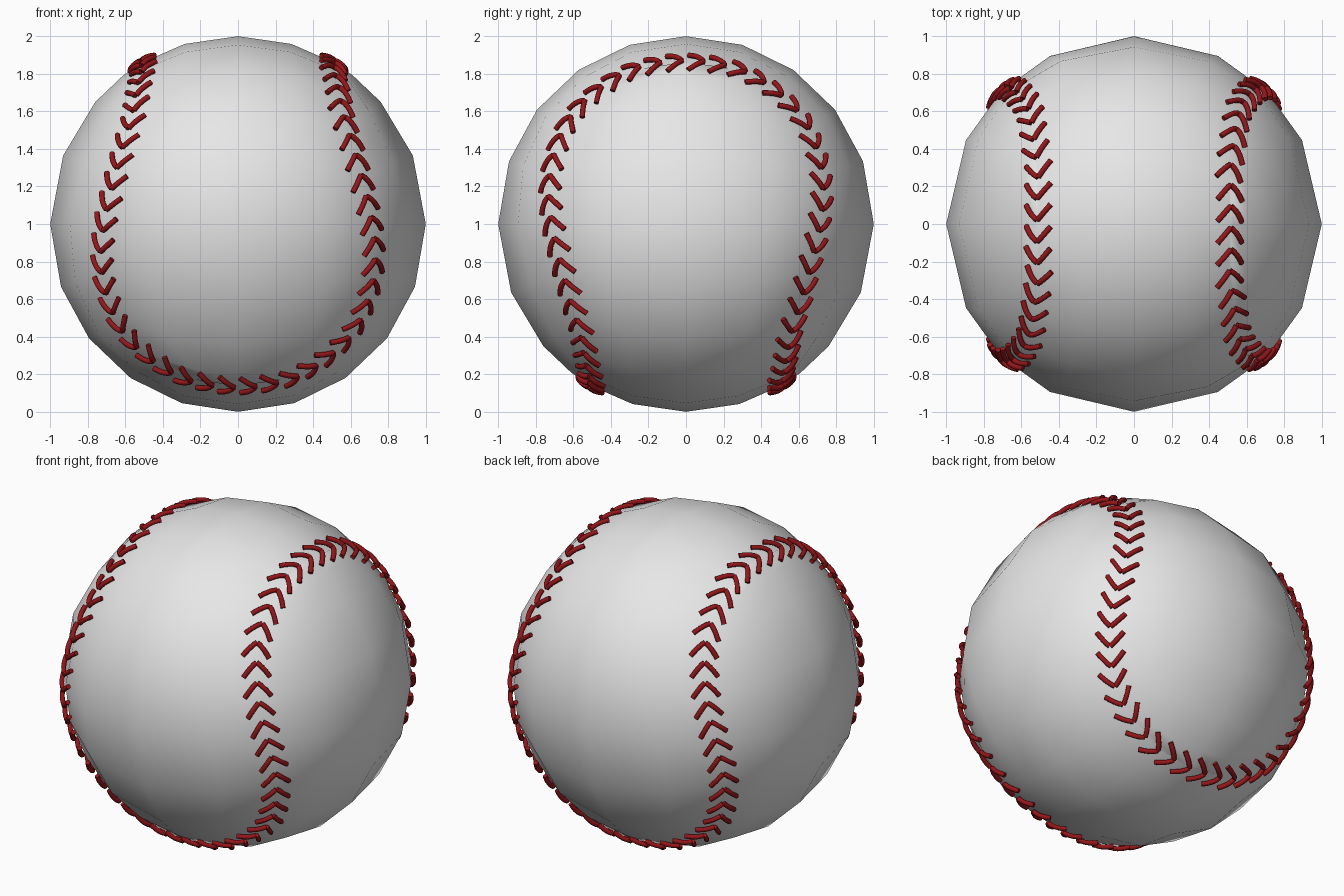
import bpy, bmesh, math
from mathutils import Vector

if "Cube" in bpy.data.objects:
    bpy.data.objects.remove(bpy.data.objects["Cube"])

CENTRE = Vector((0, 0, 1))


def material(name, rgb):
    m = bpy.data.materials.new(name)
    m.diffuse_color = (*rgb, 1)
    m.use_nodes = True
    m.node_tree.nodes["Principled BSDF"].inputs["Base Color"].default_value = m.diffuse_color
    return m


leather = material("light grey leather", (0.8, 0.8, 0.8))
thread = material("dark red thread", (0.30, 0.008, 0.010))


def turn(v):
    """Symmetry that swaps the two panels of the cover."""
    return Vector((-v[1], v[0], -v[2]))


# Seam path: one eighth, mirrored to a quarter, then turned four times
eighth = [(.51, 0, .86), (.51, .16, .845), (.512, .32, .80), (.55, .58, .60),
          (.61, .685, .40), (.66, .72, .20), (.707, .707, 0)]
quarter = [Vector(p) for p in eighth]
quarter += [Vector((y, x, -z)) for x, y, z in eighth[-2:0:-1]]
ctrl = []
for q in range(4):
    ctrl += quarter
    quarter = [turn(p) for p in quarter]

dense, STEPS, n = [], 24, len(ctrl)
for i in range(n):
    a, b, c, d = (ctrl[(i + k) % n] for k in (-1, 0, 1, 2))
    for s in range(STEPS):
        t = s / STEPS
        p = 0.5 * (2 * b + (c - a) * t + (2 * a - 5 * b + 4 * c - d) * t ** 2
                   + (3 * b - a - 3 * c + d) * t ** 3)
        dense.append(p.normalized())
lengths = [0.0]
for i in range(len(dense)):
    lengths.append(lengths[-1] + (dense[(i + 1) % len(dense)] - dense[i]).length)
TOTAL = lengths[-1]


def seam(u):
    """Point on the unit-sphere seam at fraction u of its length."""
    target = (u % 1.0) * TOTAL
    lo, hi = 0, len(dense)
    while hi - lo > 1:
        mid = (lo + hi) // 2
        if lengths[mid] <= target:
            lo = mid
        else:
            hi = mid
    f = (target - lengths[lo]) / (lengths[lo + 1] - lengths[lo])
    return dense[lo].lerp(dense[(lo + 1) % len(dense)], f).normalized()


# Ball cover: two interlocking panels, four faces wide
ROWS = 20
bm = bmesh.new()
for flip in (False, True):
    grid = []
    for r in range(ROWS + 1):
        s = seam(0.5 * r / ROWS)
        row = []
        for w in (1, .5, 0, -.5, -1):
            p = Vector((s.x, s.y * w, s.z)).normalized()
            row.append(bm.verts.new((turn(p) if flip else p) + CENTRE))
        grid.append(row)
    for r in range(ROWS):
        for k in range(4):
            bm.faces.new((grid[r][k], grid[r][k + 1], grid[r + 1][k + 1], grid[r + 1][k]))
bmesh.ops.remove_doubles(bm, verts=bm.verts, dist=0.002)
bmesh.ops.recalc_face_normals(bm, faces=bm.faces)
for f in bm.faces:
    f.smooth = True
me = bpy.data.meshes.new("ball_cover")
bm.to_mesh(me)
bm.free()
me.materials.append(leather)
bpy.context.collection.objects.link(bpy.data.objects.new("ball_cover", me))

# Stitches: chevrons of two bowed threads along the seam
COUNT = 92
cu = bpy.data.curves.new("stitches", "CURVE")
cu.dimensions = "3D"
cu.bevel_depth = 0.0145
cu.bevel_resolution = 2
cu.use_fill_caps = True
for i in range(COUNT):
    u = (i + 0.5) / COUNT
    p = seam(u)
    along = (seam(u + .003) - seam(u - .003)).normalized()
    across = p.cross(along).normalized()
    for side in (-1, 1):
        sp = cu.splines.new("POLY")
        sp.points.add(5)
        for k in range(6):
            s = k / 5
            q = p + across * side * (.002 + .074 * s) + along * (.035 - .08 * s ** 1.2)
            h = 1.002 + .014 * math.sin(math.pi * (.25 + .75 * s))
            sp.points[k].co = (*(q.normalized() * h + CENTRE), 1)
tmp = bpy.data.objects.new("stitch_path", cu)
bpy.context.collection.objects.link(tmp)
bpy.context.view_layer.update()
deps = bpy.context.evaluated_depsgraph_get()
mesh = bpy.data.meshes.new_from_object(tmp.evaluated_get(deps))
bpy.data.objects.remove(tmp)
mesh.materials.clear()
mesh.materials.append(thread)
for f in mesh.polygons:
    f.use_smooth = True
bpy.context.collection.objects.link(bpy.data.objects.new("stitches", mesh))
